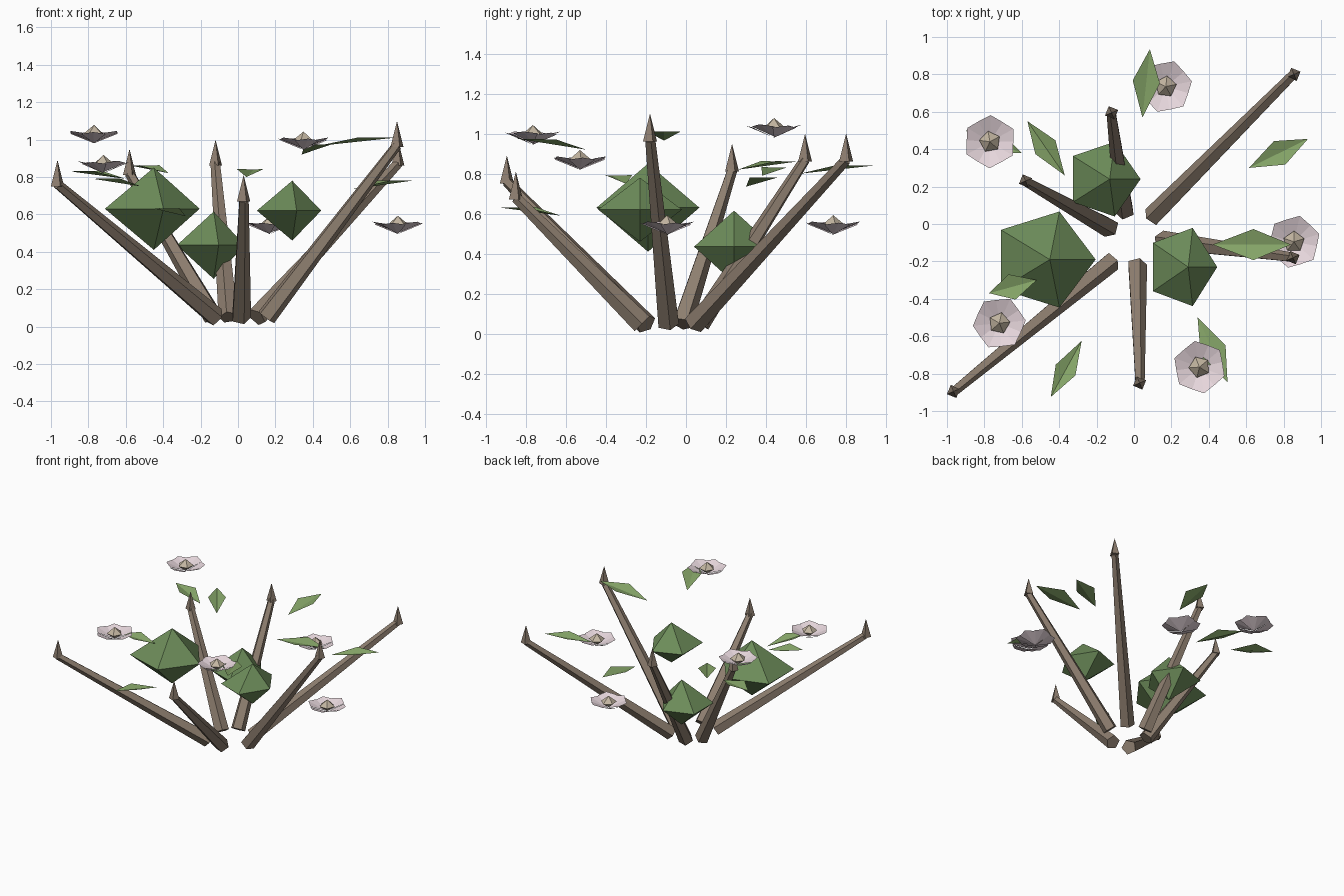
import bpy
from math import cos, sin, tau
from mathutils import Vector

if "Cube" in bpy.data.objects:
    bpy.data.objects.remove(bpy.data.objects["Cube"])


def material(name, rgb):
    m = bpy.data.materials.new(name)
    m.diffuse_color = (*rgb, 1)
    m.use_nodes = True
    m.node_tree.nodes["Principled BSDF"].inputs["Base Color"].default_value = m.diffuse_color
    return m


BARK = material("bark", (0.27, 0.21, 0.16))
FOLIAGE = material("foliage", (0.15, 0.26, 0.10))
LEAF = material("leaf", (0.24, 0.38, 0.14))
PETAL = material("petal", (0.80, 0.68, 0.72))
POLLEN = material("pollen", (0.55, 0.47, 0.36))


def mesh(name, verts, faces, mat):
    me = bpy.data.meshes.new(name)
    me.from_pydata([tuple(v) for v in verts], [], faces)
    me.materials.append(mat)
    ob = bpy.data.objects.new(name, me)
    bpy.context.collection.objects.link(ob)
    return ob


def ring(n, r, z=0, turn=0):
    return [Vector((r * cos(turn + tau * i / n), r * sin(turn + tau * i / n), z)) for i in range(n)]


def bipyramid(name, rim, bottom, top, mat):
    n = len(rim)
    faces = [(i, (i + 1) % n, n + 1) for i in range(n)]
    faces += [((i + 1) % n, i, n) for i in range(n)]
    return mesh(name, list(rim) + [bottom, top], faces, mat)


def branch(name, a, b):
    # tapered five-sided stick from a to b
    a, b = Vector(a), Vector(b)
    q = (b - a).to_track_quat('Z', 'Y')
    n = 5
    verts = [a + q @ v for v in ring(n, 0.055)] + [b + q @ v for v in ring(n, 0.027)]
    faces = [(i, (i + 1) % n, n + (i + 1) % n, n + i) for i in range(n)]
    faces += [tuple(reversed(range(n))), tuple(range(n, 2 * n))]
    mesh(name, verts, faces, BARK)
    # upright pointed twig end
    cone = [b + v for v in ring(4, 0.038, -0.01, 0.4)] + [b + Vector((0, 0, 0.13))]
    mesh(name + "_tip", cone, [(i, (i + 1) % 4, 4) for i in range(4)] + [(3, 2, 1, 0)], BARK)


# Branches fanning out from a small base circle
for i, (a, b) in enumerate([
        ((0.10, 0.04, 0.05), (0.855, 0.80, 0.87)),
        ((-0.05, 0.07, 0.05), (-0.12, 0.595, 0.87)),
        ((-0.13, -0.02, 0.05), (-0.58, 0.23, 0.82)),
        ((-0.12, -0.20, 0.05), (-0.965, -0.895, 0.76)),
        ((0.015, -0.22, 0.05), (0.03, -0.85, 0.68)),
        ((0.15, -0.09, 0.05), (0.85, -0.18, 0.97))]):
    branch(f"branch_{i + 1}", a, b)

# Foliage clumps: five-sided bipyramids (centre, half sizes of the rim, half height)
for i, (x, y, z, w, d, h) in enumerate([
        (-0.45, -0.19, 0.63, 0.28, 0.27, 0.22),
        (0.29, -0.23, 0.62, 0.19, 0.22, 0.16),
        (-0.13, 0.24, 0.435, 0.20, 0.21, 0.18)]):
    rim = [(x - 0.035 + w * v.x, y + d * v.y, z) for v in ring(5, 1)]
    bipyramid(f"foliage_clump_{i + 1}", rim, (x, y, z - h), (x, y, z + h), FOLIAGE)

# Leaves: creased diamonds from base to tip, sides raised
for i, (a, b, w) in enumerate([
        ((0.045, 0.57, 0.80), (0.085, 0.935, 0.84), 0.073),
        ((-0.37, 0.26, 0.82), (-0.57, 0.55, 0.86), 0.065),
        ((0.615, 0.30, 0.735), (0.93, 0.455, 0.78), 0.07),
        ((0.42, -0.11, 0.965), (0.84, -0.11, 1.01), 0.083),
        ((-0.60, 0.38, 0.79), (-0.90, 0.50, 0.83), 0.07),
        ((0.34, -0.50, 0.92), (0.50, -0.845, 0.975), 0.073),
        ((-0.28, -0.625, 0.59), (-0.445, -0.925, 0.63), 0.06),
        ((-0.52, -0.30, 0.75), (-0.775, -0.37, 0.79), 0.07)]):
    a, b = Vector(a), Vector(b)
    side = (b - a).cross(Vector((0, 0, 1))).normalized() * w
    mid = a.lerp(b, 0.52) + Vector((0, 0, 0.022))
    mesh(f"leaf_{i + 1}", [a, mid + side, b, mid - side], [(0, 1, 2), (0, 2, 3)], LEAF)

# Flowers: overlapping creased petals around a small pointed centre
for i, (x, y, z, turn) in enumerate([
        (0.17, 0.735, 0.495, 0.2), (-0.77, 0.44, 0.98, 0.5), (-0.72, -0.53, 0.82, 0.1),
        (0.35, -0.765, 0.945, 0.7), (0.855, -0.095, 0.495, 0.3)]):
    c = Vector((x, y, z))
    verts, faces = [], []
    for p in range(6):
        t = turn + tau * p / 6
        for r, dt, h in ((0.0, 0, 0.0), (0.125, -0.56, 0.05), (0.142, 0, 0.06), (0.125, 0.56, 0.05)):
            verts.append(c + Vector((r * cos(t + dt), r * sin(t + dt), h + 0.006 * (p % 2))))
        k = 4 * p
        faces += [(k, k + 1, k + 2), (k, k + 2, k + 3)]
    mesh(f"flower_petals_{i + 1}", verts, faces, PETAL)
    bipyramid(f"flower_centre_{i + 1}", [c + v for v in ring(5, 0.058, 0.05, turn)],
              c + Vector((0, 0, 0.01)), c + Vector((0, 0, 0.098)), POLLEN)
